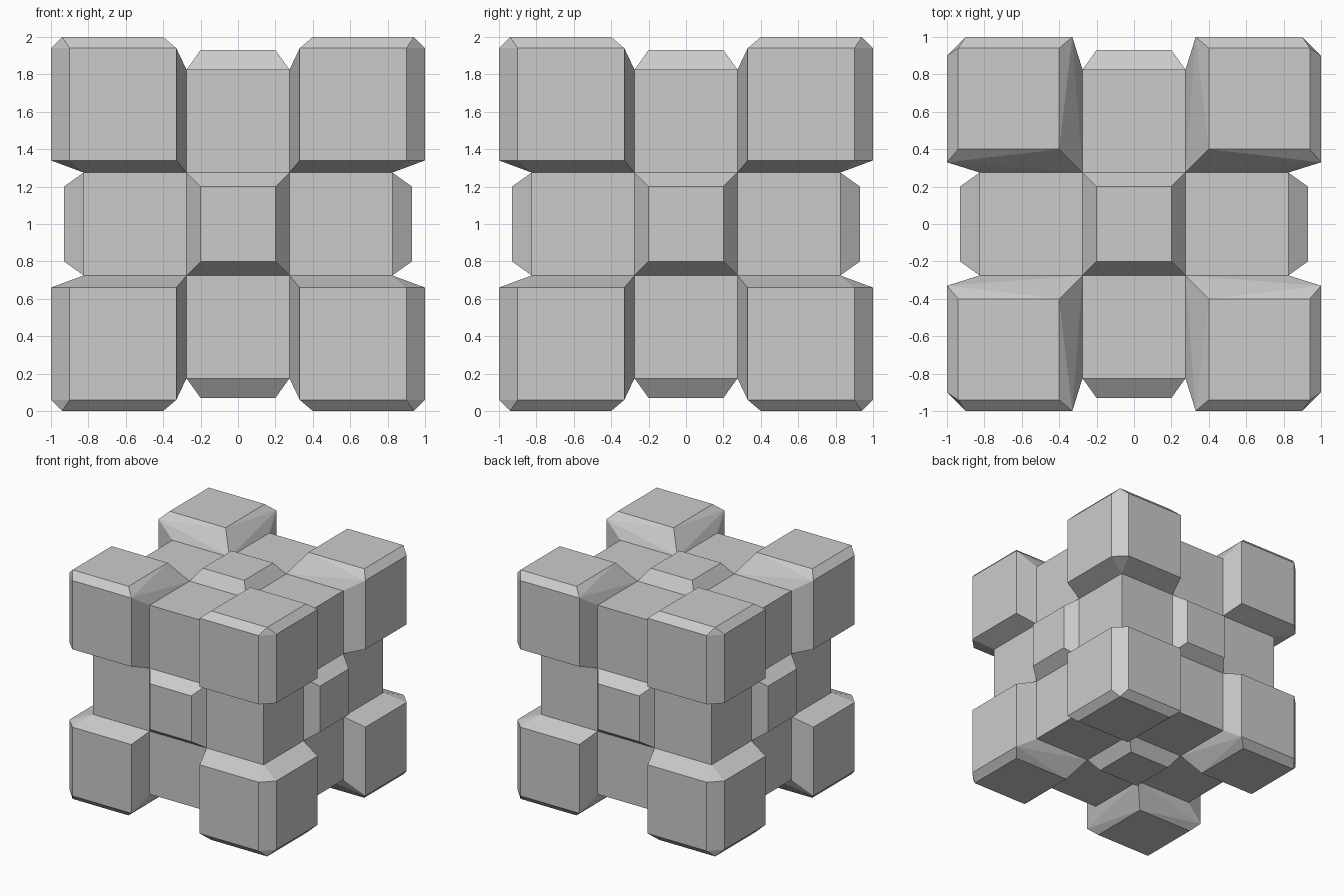
import bpy, bmesh
from itertools import product
from mathutils import Vector, Matrix

if "Cube" in bpy.data.objects:
    bpy.data.objects.remove(bpy.data.objects["Cube"])

A, B = 0.275, 0.825        # inner split of the 3x3 grid, and core half size
LIFT = Vector((0, 0, 1))   # raise the centred design onto the ground


def hull(name, points):
    """Flat-shaded convex solid through the given points."""
    bm = bmesh.new()
    for p in points:
        bm.verts.new(Vector(p) + LIFT)
    res = bmesh.ops.convex_hull(bm, input=bm.verts)
    junk = {g for g in res["geom_interior"] + res["geom_unused"]
            if isinstance(g, bmesh.types.BMVert)}
    bmesh.ops.delete(bm, geom=list(junk), context='VERTS')
    bmesh.ops.dissolve_limit(bm, angle_limit=0.002, verts=bm.verts, edges=bm.edges)
    bmesh.ops.recalc_face_normals(bm, faces=bm.faces)
    mesh = bpy.data.meshes.new(name)
    bm.to_mesh(mesh)
    bm.free()
    ob = bpy.data.objects.new(name, mesh)
    bpy.context.collection.objects.link(ob)
    return ob


# core block: its exposed faces are the twelve lower edge blocks
hull("core_block", product((-B, B), repeat=3))

# raised corner block, described in the positive octant
corner = list(product((A, B), repeat=3))                       # seat on the core
corner += [(x, y, 1) for x in (0.4, 0.94) for y in (0.4, 0.94)]  # top face
for u, z in product((0.33, 0.9), (0.34, 0.94)):                # two side faces
    corner += [(u, 1, z), (1, u, z)]

for sx, sy, sz in product((-1, 1), repeat=3):
    hull("corner_block", [(x * sx, y * sy, z * sz) for x, y, z in corner])

# tapered centre pad on each of the six sides
pad = [(x * w, y * w, h) for w, h in ((A, 0.7), (A, B), (0.2, 0.93))
       for x in (-1, 1) for y in (-1, 1)]
for axis, s in product(range(3), (-1, 1)):
    pts = []
    for a, b, h in pad:
        p = [a, b]
        p.insert(axis, h * s)
        pts.append(p)
    hull("centre_pad", pts)
